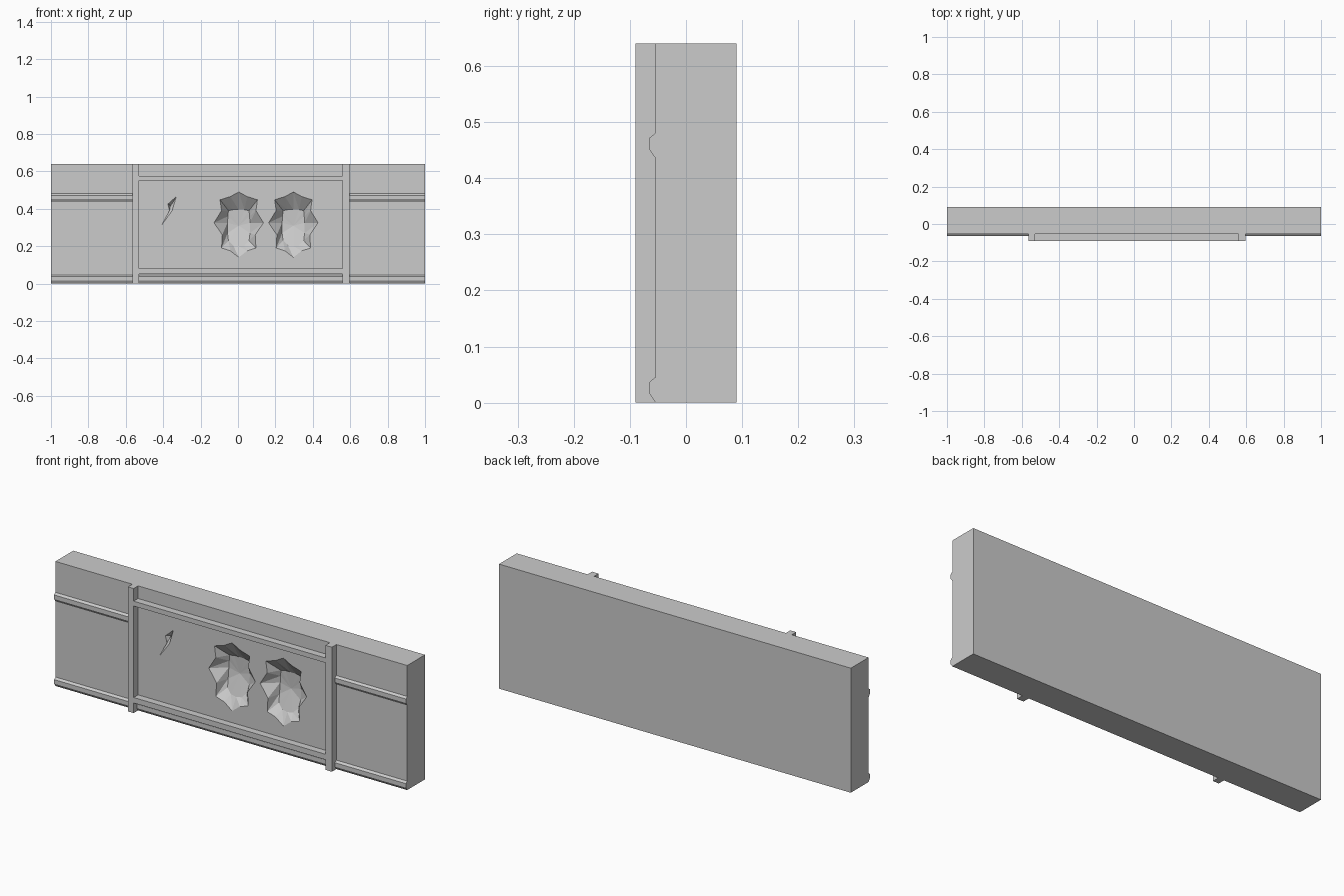
import bpy, bmesh
from math import cos, sin, pi

if "Cube" in bpy.data.objects:
    bpy.data.objects.remove(bpy.data.objects["Cube"])

FACE = -0.054   # front plane of the wall
FRONT = -0.09   # front plane of the frame


def make_object(name, verts, faces):
    me = bpy.data.meshes.new(name)
    me.from_pydata(verts, [], faces)
    bm = bmesh.new()
    bm.from_mesh(me)
    bmesh.ops.recalc_face_normals(bm, faces=bm.faces)
    bm.to_mesh(me)
    bm.free()
    ob = bpy.data.objects.new(name, me)
    bpy.context.collection.objects.link(ob)
    return ob


def loft(name, rings):
    """Skin equal-length rings of points and cap both ends."""
    n = len(rings[0])
    verts = [p for r in rings for p in r]
    faces = [list(range(n)), [len(verts) - n + i for i in range(n)]]
    for k in range(len(rings) - 1):
        for i in range(n):
            j = (i + 1) % n
            faces.append((k*n + i, k*n + j, k*n + n + j, k*n + n + i))
    return make_object(name, verts, faces)


def box(name, x0, x1, y0, y1, z0, z1):
    ring = [(x0, y0), (x1, y0), (x1, y1), (x0, y1)]
    return loft(name, [[(x, y, z) for x, y in ring] for z in (z0, z1)])


def trim(name, x0, x1, z):
    prof = [(FACE, 0), (-0.065, .016), (-0.065, .037), (FACE, .046)]
    return loft(name, [[(x, y, z + h) for y, h in prof] for x in (x0, x1)])


def pocket(name, cx, outline, floor):
    """Faceted cutter: outline on the wall face tapering to the floor ring."""
    n = len(outline)
    verts = [(cx + x, y, z) for y in (FRONT - .05, FACE) for x, z in outline]
    verts += [(cx + x, y, z) for x, y, z in floor]
    faces = [list(range(n))]
    for i in range(n):
        j = (i + 1) % n
        faces.append((i, j, n + j, n + i))
        a, b = 2*n + i, 2*n + j
        faces += [(n + i, n + j, b), (n + i, b, a)]
    # curved floor fan
    m = len(verts)
    verts.append((cx + sum(p[0] for p in floor)/n,
                  sum(p[1] for p in floor)/n + .012,
                  sum(p[2] for p in floor)/n))
    faces += [(2*n + i, 2*n + (i + 1) % n, m) for i in range(n)]
    ob = make_object(name, verts, faces)
    ob.hide_render = True
    ob.hide_viewport = True
    cut = wall.modifiers.new(name, 'BOOLEAN')
    cut.object = ob
    cut.operation = 'DIFFERENCE'
    cut.solver = 'EXACT'


# Main wall slab
wall = box("wall", -1, 1, FACE, 0.09, 0, 0.64)

# Horizontal mouldings
trim("base_moulding", -1, 1, 0)
trim("left_moulding", -1, -.55, .435)
trim("right_moulding", .58, 1, .435)

# Frame: posts and flush rails
box("left_post", -.563, -.53, FRONT, FACE, 0, .64)
box("right_post", .56, .597, FRONT, FACE, 0, .64)
box("lower_rail", -.53, .56, FRONT, FACE, .052, .08)
box("upper_rail", -.53, .56, FRONT, FACE, .55, .575)

# Star-edged recesses carved in the panel
half = [(0, .49), (.045, .465), (.10, .448), (.092, .39),
        (.132, .325), (.088, .26), (.092, .19), (.045, .175), (0, .14)]
star = half + [(-x, z) for x, z in half[-2:0:-1]]
half_floor = [(0, .005, .395), (.03, .005, .395), (.055, .004, .39), (.058, .006, .36),
              (.06, .006, .325), (.06, 0, .27), (.055, -.012, .23),
              (.03, -.02, .205), (0, -.022, .20)]
star_floor = half_floor + [(-x, y, z) for x, y, z in half_floor[-2:0:-1]]
for i, cx in enumerate((.004, .296)):
    pocket(f"recess_cutter_{i + 1}", cx, star, star_floor)

# Small sliver notch on the left
notch = [(-.375, .425), (-.33, .465), (-.352, .39), (-.41, .31), (-.366, .39)]
notch_floor = [(-.36 + .3*(x + .36), FACE + .02, .42 + .2*(z - .42)) for x, z in notch]
pocket("notch_cutter", 0, notch, notch_floor)
